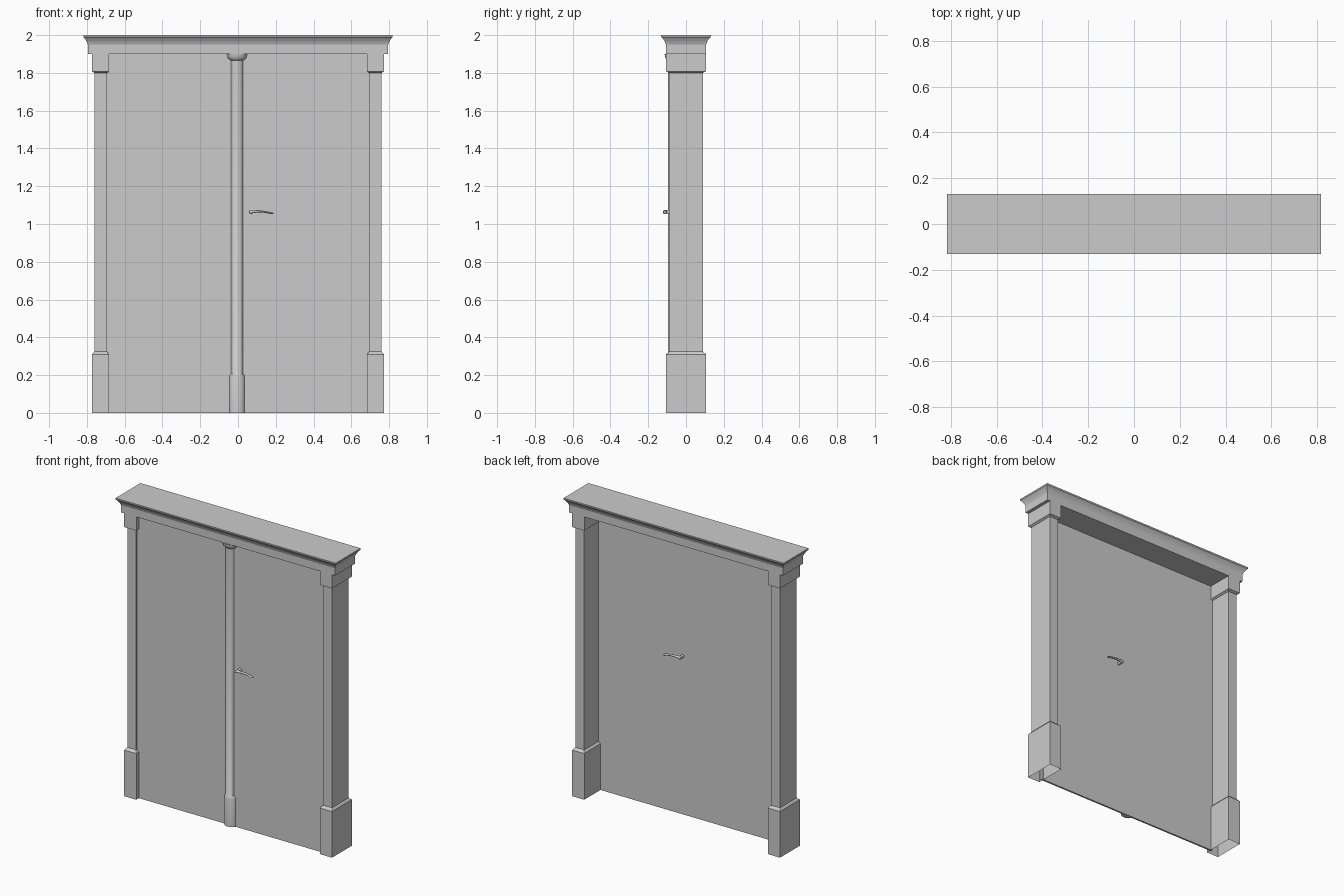
import bpy, bmesh, math

cube = bpy.data.objects.get("Cube")
if cube:
    bpy.data.objects.remove(cube, do_unlink=True)

# One plain grey for everything
grey = bpy.data.materials.new("plain_grey")
grey.use_nodes = True
grey.diffuse_color = (0.6, 0.6, 0.6, 1)
for node in grey.node_tree.nodes:
    if node.type == 'BSDF_PRINCIPLED':
        node.inputs["Base Color"].default_value = (0.6, 0.6, 0.6, 1)


def loft(name, rings, bottom=True, top=True, smooth=False):
    """Bridge a stack of equal-length point loops into one surface."""
    bm = bmesh.new()
    loops = [[bm.verts.new(p) for p in ring] for ring in rings]
    n = len(loops[0])
    for a, b in zip(loops, loops[1:]):
        for i in range(n):
            j = (i + 1) % n
            bm.faces.new((a[i], a[j], b[j], b[i]))
    if bottom:
        bm.faces.new(loops[0][::-1])
    if top:
        bm.faces.new(loops[-1])
    if bottom and top:
        bmesh.ops.recalc_face_normals(bm, faces=bm.faces)
    mesh = bpy.data.meshes.new(name)
    bm.to_mesh(mesh)
    bm.free()
    mesh.materials.append(grey)
    obj = bpy.data.objects.new(name, mesh)
    bpy.context.collection.objects.link(obj)
    if smooth:
        bpy.ops.object.select_all(action='DESELECT')
        obj.select_set(True)
        bpy.context.view_layer.objects.active = obj
        bpy.ops.object.shade_smooth_by_angle(angle=math.radians(40))
    return obj


def rect(x0, x1, y0, y1, z):
    return [(x0, y0, z), (x1, y0, z), (x1, y1, z), (x0, y1, z)]


# Door panel, set close to the front of the frame
DOOR_FRONT, DOOR_BACK = -0.078, -0.066
loft("door_panel", [rect(-0.695, 0.695, DOOR_FRONT, DOOR_BACK, z) for z in (0, 1.9)])

# Side pillars: plinth, shaft and capital in one shell, hollow underneath
pillar = [  # inner x, outer x, half depth, z
    (0.682, 0.773, 0.106, 0.0), (0.682, 0.773, 0.106, 0.31),
    (0.695, 0.760, 0.089, 0.325), (0.695, 0.760, 0.089, 1.80),
    (0.682, 0.773, 0.106, 1.808), (0.682, 0.773, 0.106, 1.90)]
for side, label in ((1, "left"), (-1, "right")):
    rings = []
    for xi, xo, d, z in pillar:
        x0, x1 = sorted((side * xi, side * xo))
        rings.append(rect(x0, x1, -d, d, z))
    loft(label + "_pillar", rings, bottom=False, top=False)

# Lintel flaring into the cornice
lintel = [(0.795, 0.106, 1.90), (0.795, 0.106, 1.95), (0.802, 0.113, 1.967),
          (0.811, 0.123, 1.982), (0.818, 0.131, 1.99), (0.818, 0.132, 2.0)]
loft("lintel_and_cornice", [rect(-x, x, -y, y, z) for x, y, z in lintel])


# Half-round column covering the joint of the two leaves
def half_round(r, z, steps=16):
    return [(-0.005 + r * math.cos(a), -0.07 - 0.8 * r * math.sin(a), z)
            for a in (math.pi * (1 + i / steps) - math.pi for i in range(steps + 1))]


column = [(0.042, 0.0), (0.042, 0.192), (0.039, 0.20), (0.033, 0.206),
          (0.033, 1.865), (0.038, 1.868), (0.047, 1.876), (0.052, 1.886), (0.054, 1.90)]
loft("centre_column", [half_round(r, z) for r, z in column], smooth=True)

# Lever handles on both faces
lever = [  # x, centre z, half depth, half height
    (0.059, 1.064, 0.004, 0.004), (0.062, 1.064, 0.009, 0.009),
    (0.069, 1.064, 0.011, 0.011), (0.080, 1.066, 0.010, 0.008),
    (0.105, 1.067, 0.009, 0.006), (0.135, 1.065, 0.009, 0.005),
    (0.165, 1.060, 0.010, 0.005), (0.184, 1.056, 0.010, 0.004),
    (0.188, 1.055, 0.006, 0.002)]
TURN = [2 * math.pi * i / 14 for i in range(14)]
for face_y, out, label in ((DOOR_FRONT, -1, "front"), (DOOR_BACK, 1, "back")):
    cy = face_y + out * 0.033
    loft(label + "_lever",
         [[(x, cy + ry * math.cos(a), z + rz * math.sin(a)) for a in TURN]
          for x, z, ry, rz in lever], smooth=True)
    loft(label + "_lever_shaft",
         [[(0.070 + r * math.cos(a), face_y + out * d, 1.064 + r * math.sin(a)) for a in TURN]
          for r, d in ((0.011, -0.003), (0.010, 0.012), (0.009, 0.033))], smooth=True)
